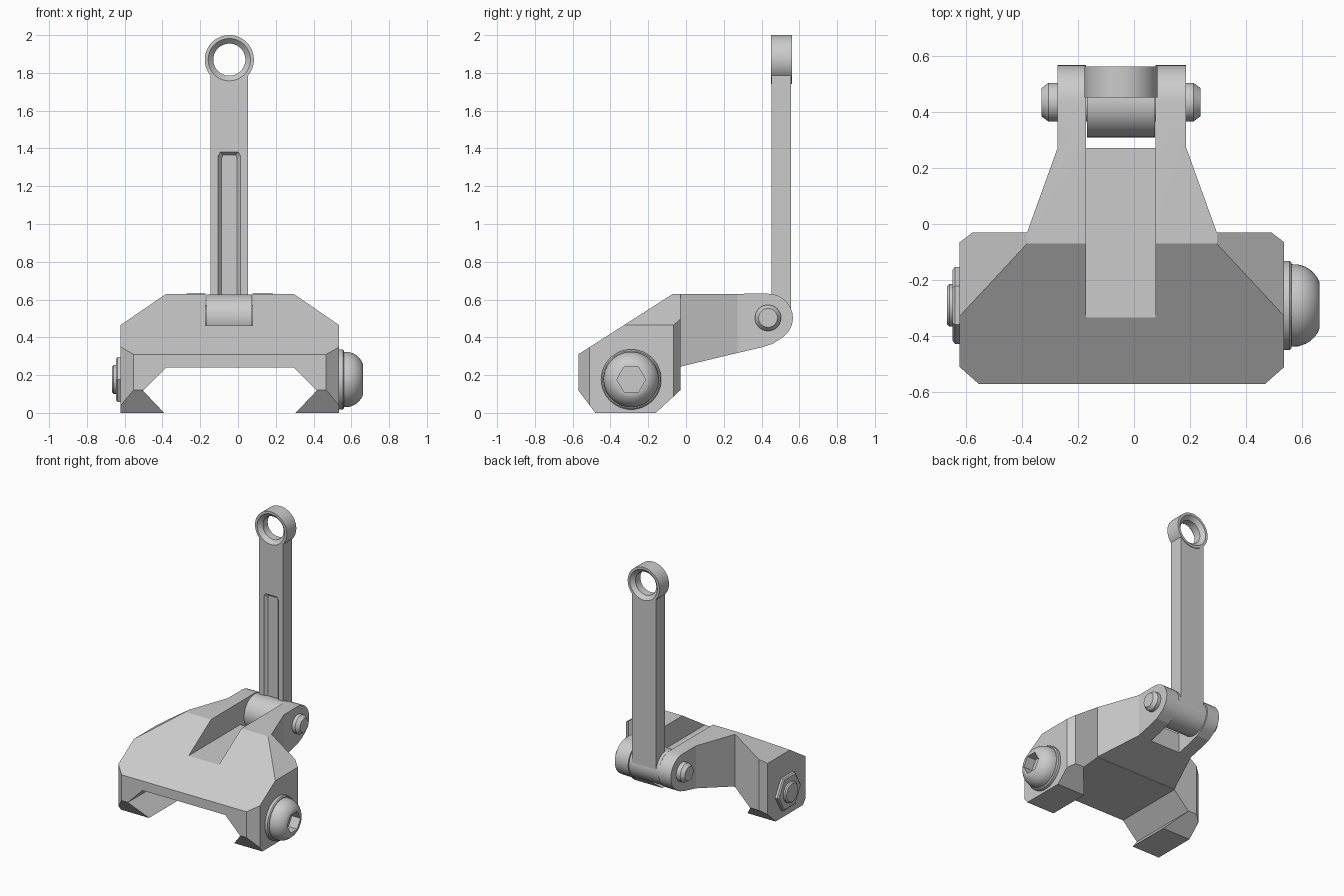
import bpy, bmesh, math
from mathutils import Vector

if "Cube" in bpy.data.objects:
    bpy.data.objects.remove(bpy.data.objects["Cube"])

CX = -0.043                      # centre plane of the clamp and arm
PIVOT = (0.434, 0.503)           # hinge axis (y, z)
BOLT = (-0.29, 0.177)            # clamp bolt axis (y, z)


def place(axis, u, v, t):
    return {'x': (t, u, v), 'y': (u, t, v), 'z': (u, v, t)}[axis]


def loft(name, rings, caps=True, closed=False):
    """Skin a list of equal-length point rings."""
    bm = bmesh.new()
    vs = [[bm.verts.new(p) for p in r] for r in rings]
    n = len(vs[0])
    pairs = list(zip(vs, vs[1:])) + ([(vs[-1], vs[0])] if closed else [])
    for a, b in pairs:
        for i in range(n):
            j = (i + 1) % n
            bm.faces.new((a[i], a[j], b[j], b[i]))
    if caps and not closed:
        bm.faces.new(vs[0])
        bm.faces.new(vs[-1])
    bmesh.ops.recalc_face_normals(bm, faces=bm.faces)
    me = bpy.data.meshes.new(name)
    bm.to_mesh(me)
    bm.free()
    ob = bpy.data.objects.new(name, me)
    bpy.context.collection.objects.link(ob)
    return ob


def prism(name, axis, pts, a, b):
    return loft(name, [[place(axis, u, v, t) for u, v in pts] for t in (a, b)])


def box(name, x0, x1, y0, y1, z0, z1):
    return prism(name, 'z', [(x0, y0), (x1, y0), (x1, y1), (x0, y1)], z0, z1)


def lathe(name, axis, centre, prof, seg=48, closed=False):
    """prof: (position along axis, radius)"""
    rings = []
    for t, r in prof:
        rings.append([place(axis, centre[0] + r * math.cos(2 * math.pi * i / seg),
                            centre[1] + r * math.sin(2 * math.pi * i / seg), t)
                      for i in range(seg)])
    return loft(name, rings, closed=closed)


def boolean(ob, cutter, op):
    m = ob.modifiers.new("bool", 'BOOLEAN')
    m.operation, m.object, m.solver = op, cutter, 'EXACT'
    dg = bpy.context.evaluated_depsgraph_get()
    me = bpy.data.meshes.new_from_object(ob.evaluated_get(dg))
    ob.modifiers.clear()
    ob.data = me
    bpy.data.objects.remove(cutter)


def smooth(ob, deg):
    bpy.ops.object.select_all(action='DESELECT')
    ob.select_set(True)
    bpy.context.view_layer.objects.active = ob
    bpy.ops.object.shade_smooth_by_angle(angle=math.radians(deg))


def mirrored(half):
    """Half outline (offset from centre, v) completed on the other side."""
    return [(CX + u, v) for u, v in half] + [(CX - u, v) for u, v in reversed(half)]


# clamp body: front outline, side outline and plan outline intersected
body = prism("mount_body", 'y', mirrored([(0.338, 0.63), (0.578, 0.465), (0.578, 0.0),
                                          (0.348, 0.0), (0.46, 0.118), (0.338, 0.24)]), -0.7, 0.1)
boolean(body, prism("side_cut", 'x', [(-0.57, 0.12), (-0.48, 0), (-0.16, 0), (-0.03, 0.12),
                                      (-0.03, 0.63), (-0.07, 0.63), (-0.57, 0.31)], -1, 1), 'INTERSECT')
boolean(body, prism("plan_cut", 'z', mirrored([(0.51, -0.57), (0.578, -0.51), (0.578, -0.065),
                                               (0.53, -0.028), (0.53, 0.2)]), -0.2, 1), 'INTERSECT')

# neck with rounded hinge ears
arc = [(PIVOT[0] + 0.132 * math.cos(a), PIVOT[1] + 0.128 * math.sin(a))
       for a in [math.radians(-60 + 10 * i) for i in range(16)]]
neck = prism("neck", 'x', [(-0.05, 0.63), (-0.05, 0.24), (0.272, 0.317), (0.4, 0.347), (0.46, 0.366)] + arc, -0.6, 0.5)
boolean(neck, prism("neck_plan", 'z', mirrored([(0.338, -0.1), (0.338, -0.03),
                                                (0.229, 0.272), (0.229, 0.7)]), 0, 1), 'INTERSECT')
boolean(body, neck, 'UNION')

# arm slot and through gap between the ears
boolean(body, box("slot", -0.171, 0.077, -0.45, 0.7, 0.462, 0.8), 'DIFFERENCE')
boolean(body, box("gap", -0.171, 0.077, 0.27, 0.7, 0.1, 0.8), 'DIFFERENCE')
smooth(body, 12)

# hinge barrel and pin
barrel = lathe("hinge_barrel", 'x', PIVOT, [(-0.167, 0.125), (0.074, 0.125)])
pin = lathe("hinge_pin", 'x', PIVOT, [(-0.33, 0.05), (-0.305, 0.069), (0.212, 0.069), (0.237, 0.05)])

# upright arm with front groove, cut round under the ring
RING = (CX - 0.003, 1.87)
ax = RING[0]
arm = box("sight_arm", ax - 0.099, ax + 0.099, 0.452, 0.556, 0.503, 1.825)
boolean(arm, lathe("ring_cut", 'y', RING, [(0.3, 0.12), (0.7, 0.12)]), 'DIFFERENCE')


def groove_ring(y, w, top):
    half = [(ax + s * w, z) for s, z in ((1, 0.55), (1, top - 0.02), (0.8, top))]
    other = [(2 * ax - x, z) for x, z in reversed(half)]
    return [(x, y, z) for x, z in half + other]


groove = loft("groove", [groove_ring(0.44, 0.062, 1.385), groove_ring(0.456, 0.058, 1.38),
                         groove_ring(0.474, 0.042, 1.365)])
boolean(arm, groove, 'DIFFERENCE')

# aperture ring with chamfered bore
ring = lathe("aperture_ring", 'y', RING,
             [(0.45, 0.13), (0.45, 0.112), (0.477, 0.085), (0.534, 0.085),
              (0.561, 0.112), (0.561, 0.13)], 64, closed=True)

# clamp bolt: washer and domed head with hexagon socket
washer = lathe("bolt_washer", 'x', BOLT, [(0.52, 0.159), (0.555, 0.159), (0.562, 0.152)])
head = lathe("bolt_head", 'x', BOLT, [(0.55, 0.147), (0.585, 0.146), (0.61, 0.138), (0.628, 0.127),
                                      (0.643, 0.113), (0.654, 0.098), (0.661, 0.083)])
boolean(head, lathe("socket", 'x', BOLT, [(0.59, 0.076), (0.7, 0.076)], 6), 'DIFFERENCE')

# hexagon nut and bolt tip on the other side
nut = lathe("bolt_nut", 'x', BOLT, [(-0.60, 0.137), (-0.638, 0.137), (-0.646, 0.127)], 6)
tip = lathe("bolt_tip", 'x', BOLT, [(-0.60, 0.076), (-0.658, 0.076), (-0.667, 0.067)])

for ob in (barrel, pin, ring, washer, head, tip):
    smooth(ob, 30)
